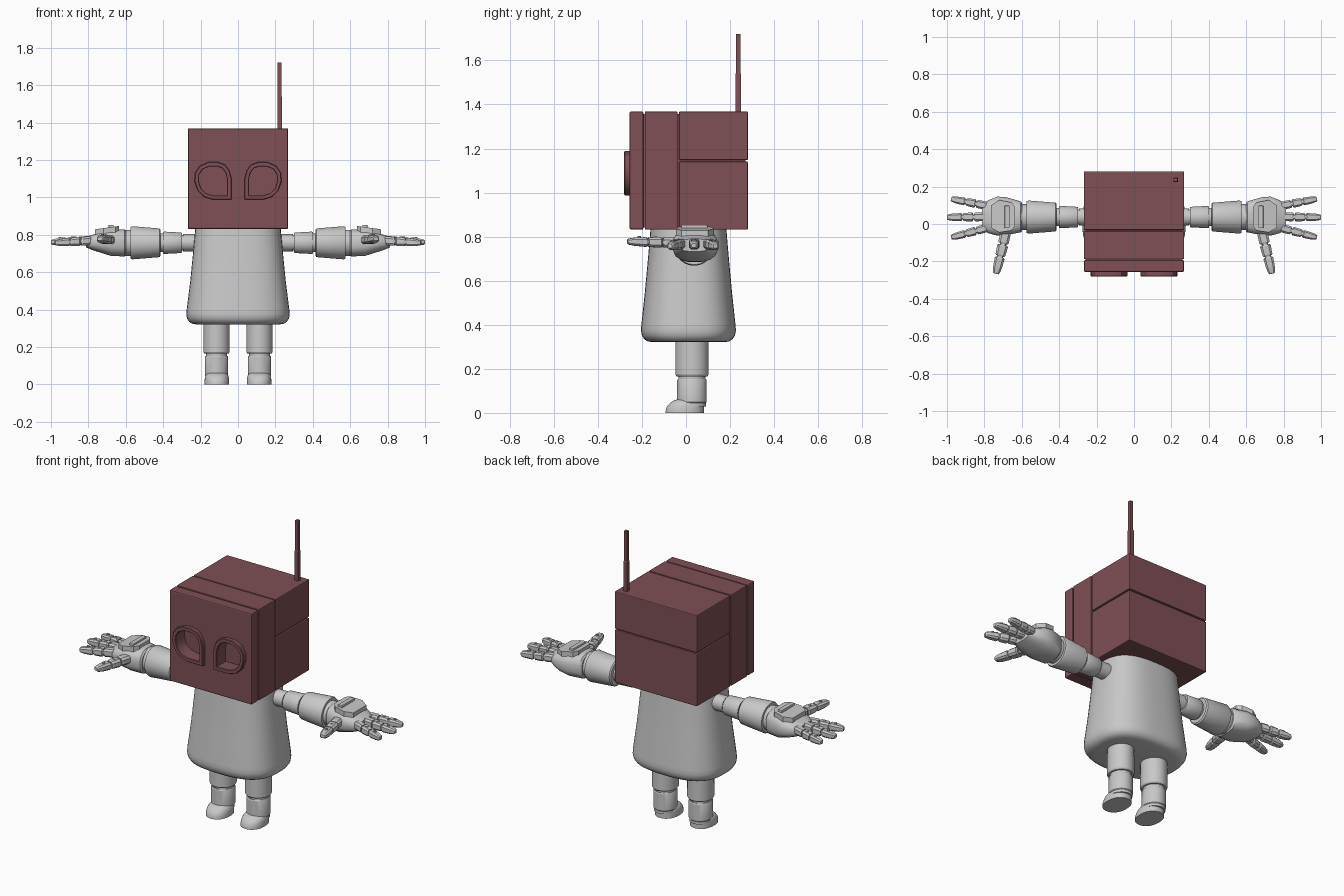
import bpy, bmesh, math
from mathutils import Vector

if "Cube" in bpy.data.objects:
    bpy.data.objects.remove(bpy.data.objects["Cube"])


def material(name, rgb):
    m = bpy.data.materials.new(name)
    m.diffuse_color = (*rgb, 1)
    m.use_nodes = True
    m.node_tree.nodes["Principled BSDF"].inputs["Base Color"].default_value = m.diffuse_color
    return m


RED = material("dark red", (0.21, 0.08, 0.09))
GREY = material("light grey", (0.58, 0.58, 0.58))


def finish(name, bm, mat, mirror=False, bevel=0.0):
    bmesh.ops.recalc_face_normals(bm, faces=bm.faces)
    if bevel:
        bmesh.ops.bevel(bm, geom=bm.edges[:], offset=bevel, segments=2, profile=0.5, affect='EDGES')
    me = bpy.data.meshes.new(name)
    bm.to_mesh(me)
    bm.free()
    me.materials.append(mat)
    ob = bpy.data.objects.new(name, me)
    bpy.context.collection.objects.link(ob)
    if mirror:
        ob.modifiers.new("mirror", 'MIRROR').use_mirror_merge = False
    return ob


def add_loft(bm, rings):
    """Skin a list of equal-length point rings and cap both ends."""
    vs = [[bm.verts.new(p) for p in r] for r in rings]
    n = len(vs[0])
    for a, b in zip(vs, vs[1:]):
        for i in range(n):
            bm.faces.new((a[i], a[(i + 1) % n], b[(i + 1) % n], b[i]))
    bm.faces.new(vs[0])
    bm.faces.new(vs[-1])


def loft(name, rings, mat, mirror=False):
    bm = bmesh.new()
    add_loft(bm, rings)
    return finish(name, bm, mat, mirror)


def oval(c, u, v, ru, rv, n=32, p=2.0):
    """Superellipse ring around c in the plane of u and v."""
    pts = []
    for i in range(n):
        t = 2 * math.pi * (i + 0.5) / n
        a, b = math.cos(t), math.sin(t)
        pts.append(Vector(c) + Vector(u) * ru * math.copysign(abs(a) ** (2 / p), a)
                   + Vector(v) * rv * math.copysign(abs(b) ** (2 / p), b))
    return pts


X, Y, Z = (1, 0, 0), (0, 1, 0), (0, 0, 1)


def box(name, lo, hi, mat, bevel=0.0, mirror=False):
    bm = bmesh.new()
    bmesh.ops.create_cube(bm, size=1)
    for v in bm.verts:
        v.co = [(l + h) / 2 + c * (h - l) for l, h, c in zip(lo, hi, v.co)]
    return finish(name, bm, mat, mirror, bevel)


# Head: panels separated by thin seams around a slightly smaller core
face_panel = box("head_face_panel", (-.268, -.256, .832), (.268, -.193, 1.368), RED, .007)
box("head_middle_panel", (-.268, -.187, .832), (.268, -.038, 1.368), RED, .004)
box("head_back_upper", (-.268, -.032, 1.148), (.268, .281, 1.368), RED, .005)
box("head_back_lower", (-.268, -.032, .832), (.268, .281, 1.141), RED, .005)
box("head_core", (-.258, -.198, .842), (.258, .271, 1.358), RED)

# Eyes: raised frames around cavities cut through the face panel
EYE = [(.035, .988), (.035, 1.10), (.047, 1.145), (.07, 1.175), (.105, 1.188), (.16, 1.188),
       (.205, 1.168), (.23, 1.13), (.232, 1.085), (.215, 1.035), (.18, 1.002), (.135, .988)]


def eye_ring(y, s):
    return [Vector((.135 + (x - .135) * s, y, 1.088 + (z - 1.088) * s)) for x, z in EYE]


bm = bmesh.new()
loops = [[bm.verts.new(p) for p in eye_ring(y, s)]
         for y, s in ((-.25, 1), (-.277, 1), (-.281, .97), (-.281, .8), (-.277, .77), (-.198, .77))]
for a, b in zip(loops, loops[1:]):
    for i in range(len(EYE)):
        j = (i + 1) % len(EYE)
        bm.faces.new((a[i], a[j], b[j], b[i]))
frame = finish("eye_frame", bm, RED, True)
cutter = loft("eye_cutter", [eye_ring(-.3, .79), eye_ring(-.15, .79)], RED, True)
cutter.hide_render = True
cutter.hide_viewport = True
cut = face_panel.modifiers.new("eye_cavities", 'BOOLEAN')
cut.operation = 'DIFFERENCE'
cut.solver = 'EXACT'
cut.object = cutter

# Antenna: square two-stage rod
loft("antenna", [[Vector((.222 + a * r, .237 + b * r, z)) for a, b in
                  ((-1, -1), (1, -1), (1, 1), (-1, 1))]
                 for z, r in ((1.36, .012), (1.54, .012), (1.545, .0095), (1.72, .0095))], RED)

# Body: tapered soft-cornered robe
loft("body", [oval((0, .011, z), X, Y, rx, ry, 48, 2.7) for z, rx, ry in
              ((.84, .228, .172), (.70, .241, .184), (.55, .256, .198), (.40, .275, .214),
               (.375, .277, .216), (.352, .273, .212), (.335, .262, .201), (.325, .247, .186),
               (.321, .225, .166))], GREY)

# Legs: upper sleeve, recessed joint, lower sleeve
loft("leg", [oval((.115, .027, z), X, Y, rx, rx * 1.07) for z, rx in
             ((.34, .070), (.174, .071), (.166, .066), (.166, .057), (.153, .057), (.153, .060),
              (.148, .063), (.05, .063), (.046, .060), (.03, .060))], GREY, True)
# Feet: flat soles with rounded toes
loft("foot", [oval((.113, (y0 + y1) / 2, z), X, Y, rx, (y1 - y0) / 2, 32, 2.2) for z, y0, y1, rx in
              ((0, -.093, .081, .066), (.015, -.092, .081, .066), (.03, -.086, .081, .065),
               (.045, -.073, .080, .062), (.056, -.056, .070, .055), (.063, -.035, .050, .042))],
     GREY, True)

# Arms: shoulder, elbow groove, forearm, wrist
loft("arm", [oval((x, .037, .757), Y, Z, r, r) for x, r in
             ((.18, .046), (.293, .046), (.293, .041), (.299, .041), (.299, .052), (.304, .055),
              (.395, .060), (.402, .057), (.402, .049), (.414, .049), (.414, .070), (.42, .077),
              (.565, .089), (.576, .084), (.576, .070), (.61, .070))], GREY, True)

# Hands: chunky palm, back plate and raised bar
loft("palm", [oval((x, (y0 + y1) / 2, (z0 + z1) / 2), Y, Z, (y1 - y0) / 2, (z1 - z0) / 2, 16, 2.8)
              for x, y0, y1, z0, z1 in
              ((.598, -.038, .113, .69, .82), (.606, -.046, .122, .683, .829),
               (.68, -.060, .144, .686, .832), (.73, -.064, .148, .702, .82),
               (.78, -.050, .128, .718, .80), (.812, -.028, .106, .732, .79))], GREY, True)
loft("hand_back_plate", [[Vector((x, y, z + (.70 - x) * .14)) for x, y in
                          ((.635, -.01), (.655, -.035), (.72, -.045), (.765, -.02),
                           (.765, .10), (.72, .128), (.655, .115), (.635, .09))]
                         for z in (.79, .838)], GREY, True)
box("hand_bar", (.665, -.022, .80), (.692, .098, .853), GREY, .004, True)


def finger(name, a, b, w, h):
    """Chamfered two-segment finger from a to b with a joint and bolts."""
    a, b = Vector(a), Vector(b)
    d = b - a
    side = Vector((-d.y, d.x, 0)).normalized()
    up = Vector(Z)
    bm = bmesh.new()

    def section(t, sw, sh):
        c, u, v = a + d * t, side * w / 2 * sw, up * h / 2 * sh
        return [c + u * p + v * q for p, q in ((-1, -.55), (-.6, -1), (.6, -1), (1, -.55),
                                               (1, .55), (.6, 1), (-.6, 1), (-1, .55))]
    for part in (((0, .9, .9), (.04, 1, 1), (.24, 1, 1), (.27, .85, .85)),
                 ((.30, .85, .9), (.33, 1.05, 1.05), (.54, .95, .95), (.57, .8, .8)),
                 ((.60, .8, .8), (.63, .95, .95), (.85, .85, .8), (.97, .65, .6), (1, .45, .4)),
                 ((.1, .6, .6), (.8, .6, .6))):
        add_loft(bm, [section(*s) for s in part])
    for t in (.43, .76):
        c = a + d * t + up * h * .4
        add_loft(bm, [oval(c + up * k, X, Y, .008, .008, 10) for k in (0, h * .17)])
    finish(name, bm, GREY, True)


finger("ring_finger", (.79, .098, .768), (.978, .134, .757), .044, .046)
finger("middle_finger", (.80, .038, .770), (1.0, .036, .760), .046, .046)
finger("index_finger", (.79, -.022, .768), (.978, -.072, .757), .044, .046)
finger("thumb", (.685, -.045, .772), (.738, -.266, .778), .056, .046)

# Smooth rounded parts while keeping crisp edges
for ob in bpy.context.collection.objects:
    if ob.name.split(".")[0] in {"body", "leg", "foot", "arm", "palm", "eye_frame"}:
        ob.select_set(True)
        bpy.context.view_layer.objects.active = ob
bpy.ops.object.shade_smooth_by_angle(angle=math.radians(32))
